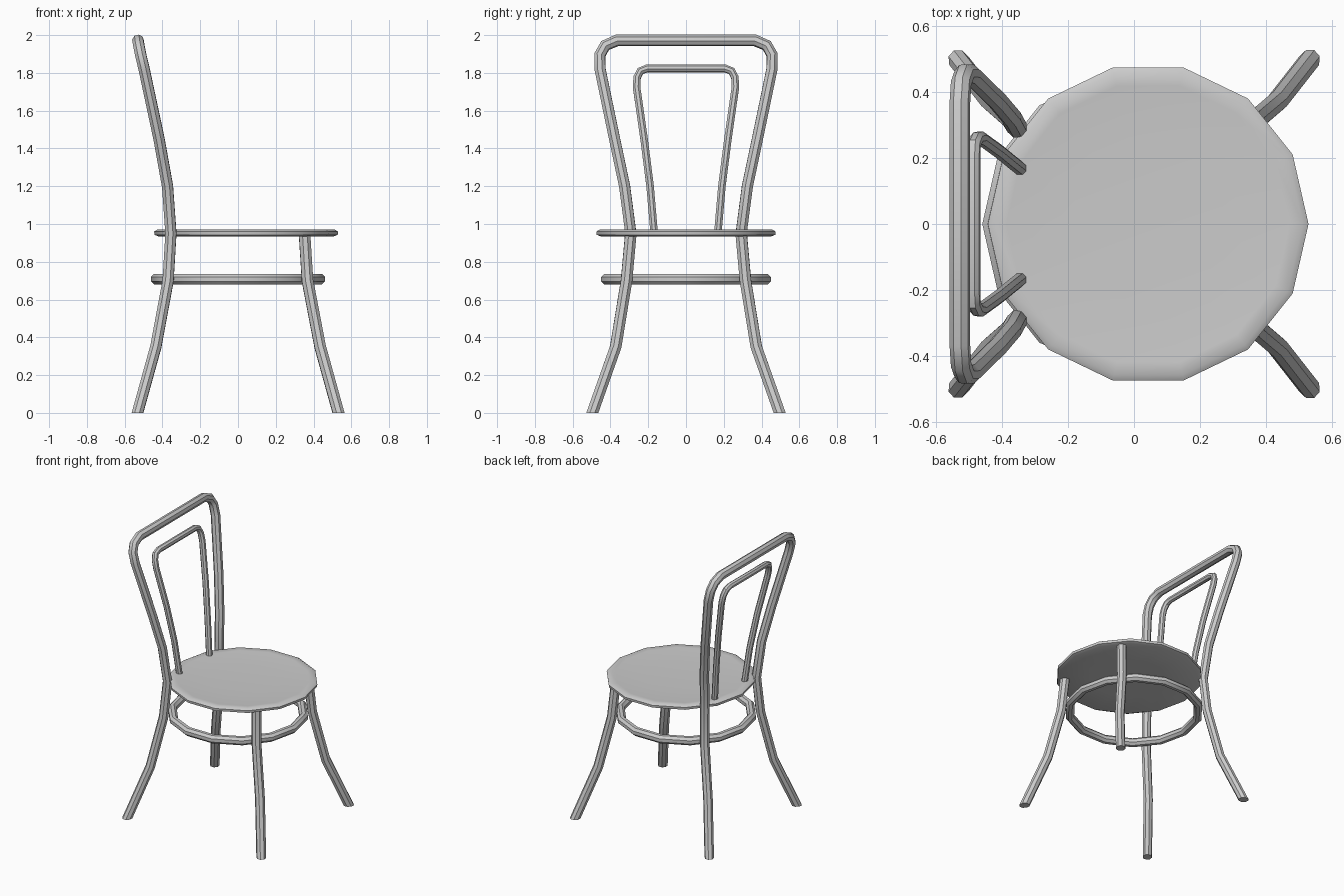
import bpy, bmesh, math
from mathutils import Vector

if "Cube" in bpy.data.objects:
    bpy.data.objects.remove(bpy.data.objects["Cube"])

SIDES = 8


def finish(name, bm, angle=40):
    bmesh.ops.recalc_face_normals(bm, faces=bm.faces)
    me = bpy.data.meshes.new(name)
    bm.to_mesh(me)
    bm.free()
    ob = bpy.data.objects.new(name, me)
    bpy.context.collection.objects.link(ob)
    bpy.ops.object.select_all(action='DESELECT')
    ob.select_set(True)
    bpy.context.view_layer.objects.active = ob
    bpy.ops.object.shade_smooth_by_angle(angle=math.radians(angle))
    return ob


def tube(name, pts, r, closed=False):
    """Sweep an octagon along a path; ends on the floor are cut level."""
    pts = [Vector(p) for p in pts]
    n = len(pts)
    bm = bmesh.new()
    rings, prev, u = [], None, None
    for i, p in enumerate(pts):
        before = pts[i - 1] if (i > 0 or closed) else p
        after = pts[(i + 1) % n] if (i < n - 1 or closed) else p
        t = ((p - before).normalized() + (after - p).normalized()).normalized()
        if u is None:
            ref = Vector((0, 0, 1)) if abs(t.z) < 0.5 else Vector((1, 0, 0))
            u = (ref - t * ref.dot(t)).normalized()
        else:
            u = prev.rotation_difference(t) @ u
        v, prev = t.cross(u), t
        ring = []
        for k in range(SIDES):
            a = 2 * math.pi * (k + 0.5) / SIDES
            co = p + (u * math.cos(a) + v * math.sin(a)) * r
            if p.z == 0:
                co -= t * (co.z / t.z)
            ring.append(bm.verts.new(co))
        rings.append(ring)
    for i in range(n if closed else n - 1):
        a, b = rings[i], rings[(i + 1) % n]
        for k in range(SIDES):
            m = (k + 1) % SIDES
            bm.faces.new((a[k], a[m], b[m], b[k]))
    if not closed:
        bm.faces.new(rings[0])
        bm.faces.new(rings[-1])
    return finish(name, bm)


def arch(half):
    """Mirror a half path across y = 0."""
    return half + [(x, -y, z) for x, y, z in reversed(half)]


# Seat: 14-sided disc, rounded rim and slightly dished top
bm = bmesh.new()
profile = [(0.24, 0.937), (0.465, 0.935), (0.485, 0.943), (0.487, 0.960),
           (0.470, 0.970), (0.430, 0.967), (0.24, 0.960)]
loops = []
for r, z in profile:
    loops.append([bm.verts.new((0.043 + r * math.cos(2 * math.pi * k / 14),
                                r * math.sin(2 * math.pi * k / 14), z))
                  for k in range(14)])
for a, b in zip(loops, loops[1:]):
    for k in range(14):
        m = (k + 1) % 14
        bm.faces.new((a[k], a[m], b[m], b[k]))
bm.faces.new(loops[0])
bm.faces.new(loops[-1])
finish("seat", bm, 60)

# Brace ring under the seat
tube("brace_ring", [(0.433 * math.cos(2 * math.pi * k / 14),
                     0.433 * math.sin(2 * math.pi * k / 14), 0.708)
                    for k in range(14)], 0.030, closed=True)

# Rear legs and outer back frame in one bent piece
tube("rear_legs_and_back_frame", arch([
    (-0.532, 0.496, 0), (-0.435, 0.372, 0.35), (-0.37, 0.315, 0.70),
    (-0.355, 0.292, 0.95), (-0.373, 0.325, 1.20), (-0.418, 0.378, 1.45),
    (-0.497, 0.455, 1.82), (-0.515, 0.456, 1.895),
    (-0.525, 0.428, 1.945), (-0.529, 0.365, 1.972)]), 0.0315)

# Inner back loop
tube("inner_back_loop", arch([
    (-0.345, 0.168, 0.945), (-0.373, 0.190, 1.20), (-0.412, 0.222, 1.45),
    (-0.466, 0.261, 1.72), (-0.478, 0.259, 1.775),
    (-0.486, 0.242, 1.81), (-0.488, 0.205, 1.824)]), 0.0215)

# Front legs
for side, s in (("right", 1), ("left", -1)):
    tube("front_leg_" + side, [
        (0.532, s * 0.496, 0), (0.435, s * 0.372, 0.35),
        (0.368, s * 0.315, 0.70), (0.352, s * 0.292, 0.95)], 0.0325)
